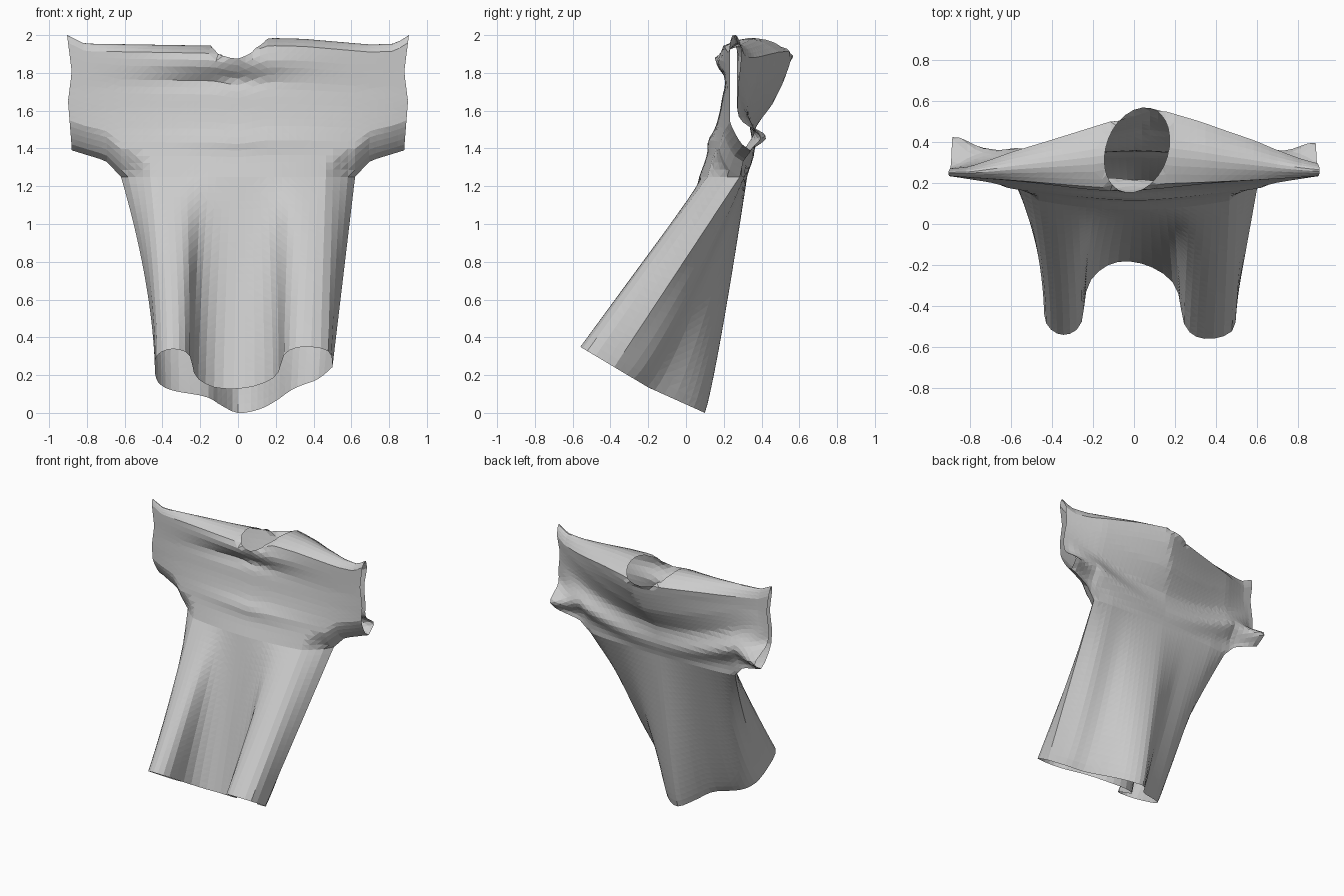
import bpy
import bmesh
import math
from mathutils import Vector

default_cube = bpy.data.objects.get("Cube")
if default_cube:
    bpy.data.objects.remove(default_cube, do_unlink=True)

CHEST_Z, SIDE_X, CUFF_X = 1.25, 0.62, 0.88
BODY_STEPS, SLEEVE_STEPS, ARC_STEPS = 32, 7, 8


def clamp(value):
    return max(0.0, min(1.0, value))


def lerp(start, end, factor):
    return start + (end - start) * factor


def bell(value, centre, width):
    return math.exp(-((value - centre) / width) ** 2)


def interpolate(value, table):
    if value <= table[0][0]:
        return table[0][1]
    for (left, low), (right, high) in zip(table, table[1:]):
        if value <= right:
            return lerp(low, high, (value - left) / (right - left))
    return table[-1][1]


def spline(points, factor):
    """Smooth curve through the points, factor from 0 to 1."""
    position = factor * (len(points) - 1)
    index = min(int(position), len(points) - 2)
    t = position - index
    padded = [points[0], *points, points[-1]]
    a, b, c, d = (Vector(p) for p in padded[index:index + 4])
    return (b * 2 + (c - a) * t + (a * 2 - b * 5 + c * 4 - d) * t ** 2
            + (b * 3 - a - c * 3 + d) * t ** 3) / 2


# Profiles of the cloth: chest depth, back fullness, shoulder line, underarm line
CHEST = [(1.25, .07), (1.4, .125), (1.5, .155), (1.6, .18), (1.72, .2), (1.9, .2)]
BACK = [(1.25, .02), (1.4, .035), (1.5, .06), (1.65, .17), (1.8, .24), (1.88, .265)]
SHOULDER = [(-.88, 2), (-.8, 1.955), (-.2, 1.945), (0, 1.945), (.16, 1.985),
            (.35, 1.98), (.7, 1.95), (.82, 1.955), (.88, 2)]
UNDERARM = [(.62, CHEST_Z), (.7, 1.335), (.88, 1.39)]
CUFF_SHIFT = [(1.4, 0), (1.65, -.02), (2, .025)]

# Hem outline, right seam to left seam, and its slope
HEM_FRONT = [(-.44, -.33), (-.43, -.48), (-.35, -.54), (-.26, -.49), (-.22, -.29),
             (-.1, -.19), (.06, -.2), (.2, -.3), (.25, -.5), (.35, -.56),
             (.48, -.52), (.5, -.38)]
HEM_BACK = [(-.44, -.33), (-.42, -.24), (-.34, -.16), (-.17, -.09), (-.09, .01),
            (0, .1), (.11, .06), (.2, -.04), (.3, -.19), (.42, -.27), (.5, -.38)]
HEM_SLOPE = [(-.56, .35), (-.2, .135), (.1, 0)]


def sew(x, z, y, fullness):
    """Draw the cloth in to the side and underarm seams."""
    width = abs(x)
    above = max(0, z - interpolate(width, UNDERARM))
    inside = max(0, SIDE_X - width)
    blend = clamp(math.hypot(above, inside) / .15) ** fullness
    seam_y = .28 + .06 * clamp((width - .6) / .25)
    return lerp(seam_y, y, blend)


def front_y(x, z):
    y = interpolate(z, CHEST)
    y = lerp(y, .235, (x / .9) ** 2)
    # Draped folds below the collar and across the chest
    y -= .04 * bell(z, 1.86, .06) * bell(x, -.08, .36)
    y += .025 * bell(z, 1.755, .035) * bell(x, -.12, .3)
    y -= .02 * bell(z, 1.44, .05) * bell(x, .03, .35)
    return sew(x, z, y, .6)


def back_y(x, z):
    width = abs(x)
    rise = .22 * (x / .85) ** 2
    peak = .1 * clamp((z - 1.5) / .3)
    y = .3 - .03 * clamp((width - .6) / .28)
    y += interpolate(z - rise, BACK) * clamp(1 - abs(x - peak) / .9)
    # Swagged roll hanging between the sleeves
    y += (.025 + .035 * clamp(width / .6)) * bell(z, 1.36 + rise, .08) * clamp((.85 - width) / .2)
    # Puffed lower edge of the sleeves
    puff = .19 if x < 0 else .15
    y += puff * clamp((width - .66) / .2) * bell(z, 1.45, .07)
    return sew(x, z, y, .4)


def cloth_point(x, y, z):
    """Let the sleeve ends lean in and out with height."""
    reach = clamp((abs(x) - SIDE_X) / (CUFF_X - SIDE_X))
    return (x + math.copysign(reach * interpolate(z, CUFF_SHIFT), x), y, z)


def add_sheet(bm, columns):
    grid = [[bm.verts.new(point) for point in column] for column in columns]
    faces = []
    for left, right in zip(grid, grid[1:]):
        for row in range(len(left) - 1):
            face = bm.faces.new((left[row], right[row], right[row + 1], left[row + 1]))
            faces.append((row, face))
    return faces


def yoke_column(x, rows=18):
    """Front panel up, over the shoulder, and down the back panel."""
    low = interpolate(abs(x), UNDERARM)
    top = interpolate(x, SHOULDER)
    front_top = top - .04 - .03 * bell(x, 0, .09)
    back_top = top - .07
    column = []
    for i in range(rows + 1):
        z = lerp(low, front_top, i / rows)
        column.append(cloth_point(x, front_y(x, z), z))
    for i in range(1, ARC_STEPS):
        s = i / ARC_STEPS
        y = lerp(front_y(x, front_top), back_y(x, back_top), s)
        z = lerp(front_top, back_top, s) + .055 * math.sin(math.pi * s)
        column.append(cloth_point(x, y, z))
    for i in range(rows + 1):
        z = lerp(back_top, low, i / rows)
        column.append(cloth_point(x, back_y(x, z), z))
    return column


def body_column(x, factor, hem, depth, ease, rows=26):
    """One strip from the hem up to the chest."""
    start = spline(hem, factor)
    hem_z = interpolate(start.y, HEM_SLOPE)
    end_y = depth(x, CHEST_Z)
    flare = lerp(1.7, 1, factor)
    return [(lerp(start.x, x, t ** flare), lerp(start.y, end_y, t ** ease),
             lerp(hem_z, CHEST_Z, t)) for t in (i / rows for i in range(rows + 1))]


def cut_neck(bm, faces, rows=18):
    """Open a tilted oval in the shoulder strip and round off its rim."""
    centre = Vector((.015, .36))
    along = Vector((.35, .937))
    across = Vector((.937, -.35))

    def radius(point):
        offset = Vector(point[:2]) - centre
        return math.hypot(offset.dot(along) / .215, offset.dot(across) / .15)

    hole = [face for row, face in faces
            if rows <= row < rows + ARC_STEPS and radius(face.calc_center_median()) < 1]
    hole_set = set(hole)
    rim = {v for face in hole for v in face.verts
           if any(other not in hole_set for other in v.link_faces)}
    for vert in rim:
        scale = max(.75, min(1.3, 1 / radius(vert.co)))
        vert.co.xy = centre + (vert.co.xy - centre) * scale
    bmesh.ops.delete(bm, geom=hole, context="FACES")


# Chest, shoulders and sleeves
bm = bmesh.new()
body_xs = [lerp(-SIDE_X, SIDE_X, i / BODY_STEPS) for i in range(BODY_STEPS + 1)]
sleeve_xs = [lerp(SIDE_X, CUFF_X, i / SLEEVE_STEPS) for i in range(1, SLEEVE_STEPS + 1)]
all_xs = [-x for x in reversed(sleeve_xs)] + body_xs + sleeve_xs
yoke_faces = add_sheet(bm, [yoke_column(x) for x in all_xs])
cut_neck(bm, yoke_faces)

# Draped body, front and back, sharing the side seams
for hem, depth, bulge in ((HEM_FRONT, front_y, 0), (HEM_BACK, back_y, .15)):
    columns = []
    for i, x in enumerate(body_xs):
        ease = 1 - bulge * clamp((SIDE_X - abs(x)) / .1)
        columns.append(body_column(x, i / BODY_STEPS, hem, depth, ease))
    add_sheet(bm, columns)

# Sew the panels together into flat facets
bmesh.ops.remove_doubles(bm, verts=bm.verts[:], dist=.002)
bmesh.ops.triangulate(bm, faces=bm.faces[:])
bmesh.ops.recalc_face_normals(bm, faces=bm.faces[:])

mesh = bpy.data.meshes.new("draped_shirt")
bm.to_mesh(mesh)
bm.free()
shirt = bpy.data.objects.new("draped_shirt", mesh)
bpy.context.collection.objects.link(shirt)

# Plain grey cloth
cloth = bpy.data.materials.new("grey_cloth")
cloth.use_nodes = True
colour = (.6, .6, .6, 1)
cloth.diffuse_color = colour
cloth.node_tree.nodes["Principled BSDF"].inputs["Base Color"].default_value = colour
mesh.materials.append(cloth)
